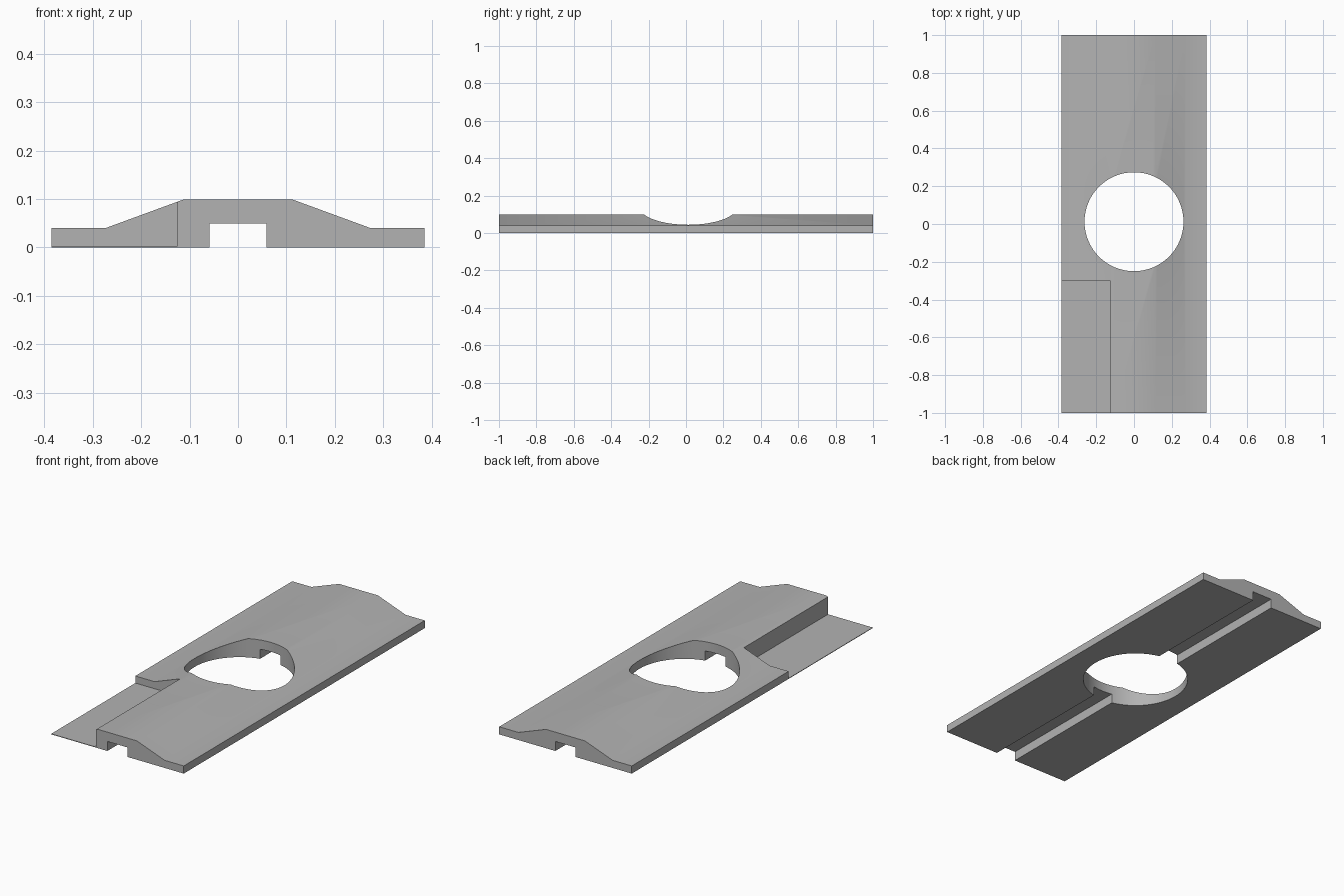
import bpy
import bmesh
from mathutils import Matrix

default = bpy.data.objects.get("Cube")
if default:
    bpy.data.objects.remove(default, do_unlink=True)

grey = bpy.data.materials.new("plain grey")
grey.use_nodes = True
grey.diffuse_color = (0.45, 0.45, 0.45, 1)
grey.node_tree.nodes["Principled BSDF"].inputs["Base Color"].default_value = (0.45, 0.45, 0.45, 1)


def make_object(name, bm):
    bmesh.ops.recalc_face_normals(bm, faces=bm.faces)
    mesh = bpy.data.meshes.new(name)
    bm.to_mesh(mesh)
    bm.free()
    mesh.materials.append(grey)
    obj = bpy.data.objects.new(name, mesh)
    bpy.context.collection.objects.link(obj)
    return obj


def extrude_profile(name, points, y0, y1):
    bm = bmesh.new()
    face = bm.faces.new([bm.verts.new((x, y0, z)) for x, z in points])
    new = bmesh.ops.extrude_face_region(bm, geom=[face])["geom"]
    verts = [v for v in new if isinstance(v, bmesh.types.BMVert)]
    bmesh.ops.translate(bm, verts=verts, vec=(0, y1 - y0, 0))
    return make_object(name, bm)


def box(name, x0, x1, y0, y1, z0, z1):
    return extrude_profile(name, [(x0, z0), (x1, z0), (x1, z1), (x0, z1)], y0, y1)


# Long plate with a raised, sloped middle and a channel underneath
half = [(0.385, 0), (0.385, 0.04), (0.274, 0.04), (0.113, 0.099)]
outline = half + [(-x, z) for x, z in reversed(half)]
channel = [(-0.059, 0), (-0.059, 0.05), (0.059, 0.05), (0.059, 0)]
plate = extrude_profile("base_plate", outline + channel, -1, 1)

# Round hole through the middle
bm = bmesh.new()
bmesh.ops.create_cone(bm, cap_ends=True, segments=64, radius1=0.262, radius2=0.262,
                      depth=1, matrix=Matrix.Translation((0, 0.012, 0)))
hole = make_object("hole_cutter", bm)

# Corner recess that leaves only a thin sheet
recess = box("recess_cutter", -0.5, -0.125, -1.1, -0.302, 0.003, 0.3)

bpy.ops.object.select_all(action='DESELECT')
plate.select_set(True)
bpy.context.view_layer.objects.active = plate
for cutter in (hole, recess):
    mod = plate.modifiers.new(cutter.name, 'BOOLEAN')
    mod.operation = 'DIFFERENCE'
    mod.solver = 'EXACT'
    mod.object = cutter
    bpy.ops.object.modifier_apply(modifier=mod.name)
    bpy.data.objects.remove(cutter, do_unlink=True)

bpy.ops.object.shade_smooth_by_angle()
